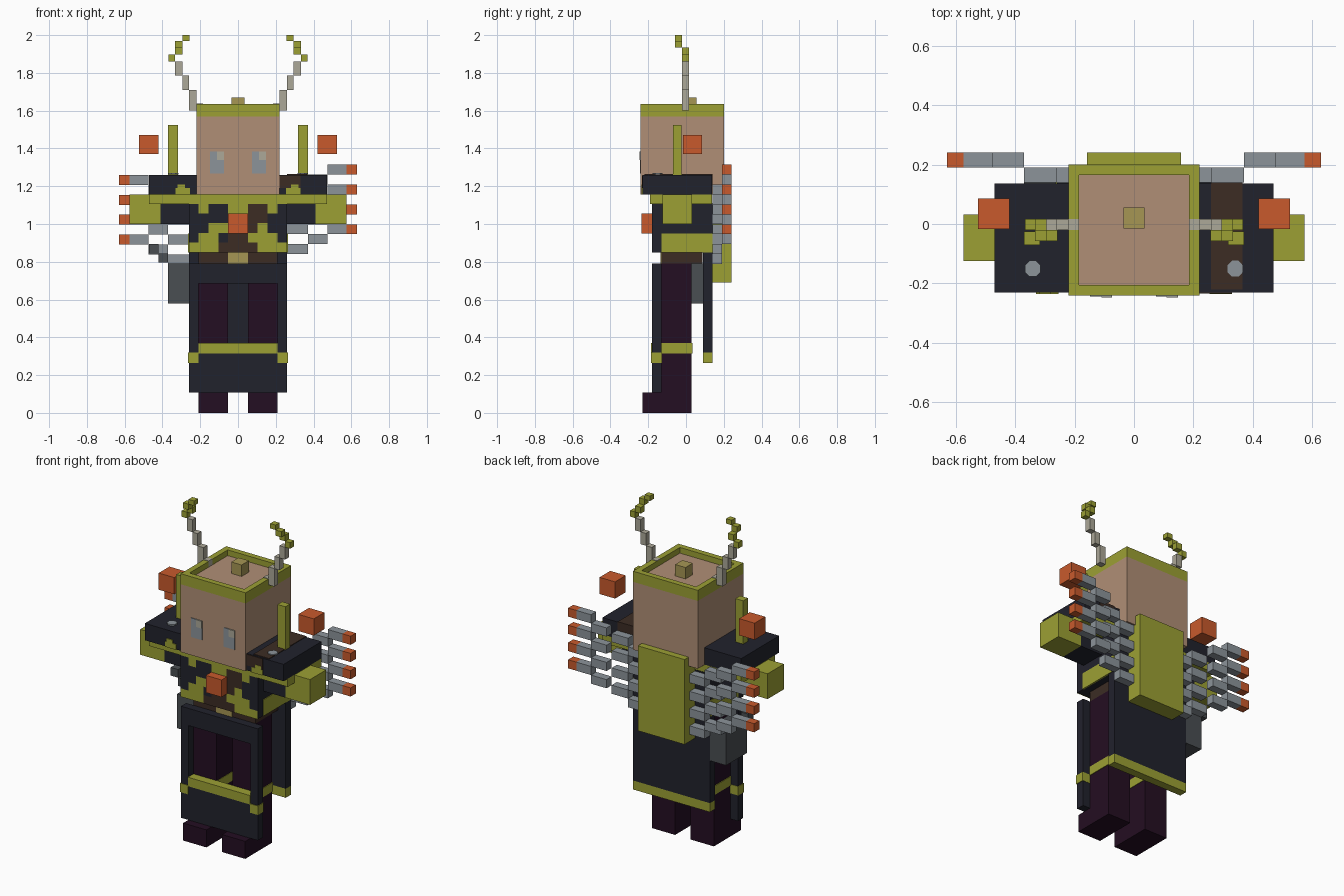
import bpy, bmesh

if "Cube" in bpy.data.objects:
    bpy.data.objects.remove(bpy.data.objects["Cube"])


def lin(c):
    c /= 255
    return c / 12.92 if c <= 0.04045 else ((c + 0.055) / 1.055) ** 2.4


def mat(name, r, g, b):
    m = bpy.data.materials.new(name)
    m.diffuse_color = (lin(r), lin(g), lin(b), 1)
    m.use_nodes = True
    m.node_tree.nodes["Principled BSDF"].inputs["Base Color"].default_value = m.diffuse_color
    return m


SKIN = mat("skin", 176, 143, 118)
GREEN = mat("olive_green", 156, 160, 52)
NAVY = mat("navy", 33, 34, 44)
PURPLE = mat("dark_purple", 36, 14, 34)
ORANGE = mat("orange", 200, 90, 44)
GREY = mat("steel_grey", 140, 148, 154)
DARK = mat("dark_grey", 74, 78, 82)
BROWN = mat("brown", 60, 44, 36)
BONE = mat("bone", 172, 168, 152)
KHAKI = mat("khaki", 166, 150, 84)


def finish(name, bm, mats):
    bmesh.ops.recalc_face_normals(bm, faces=bm.faces)
    me = bpy.data.meshes.new(name)
    bm.to_mesh(me)
    bm.free()
    for m in mats:
        me.materials.append(m)
    ob = bpy.data.objects.new(name, me)
    bpy.context.collection.objects.link(ob)
    return ob


def boxes(name, material, *specs, mirror=False):
    """One object from boxes (x0, x1, y0, y1, z0, z1), optionally repeated at -x."""
    specs = list(specs)
    if mirror:
        specs += [(-b, -a, *rest) for a, b, *rest in specs]
    bm = bmesh.new()
    for x0, x1, y0, y1, z0, z1 in specs:
        for v in bmesh.ops.create_cube(bm, size=1)["verts"]:
            v.co = (x1 if v.co.x > 0 else x0, y1 if v.co.y > 0 else y0,
                    z1 if v.co.z > 0 else z0)
    return finish(name, bm, [material])


# Head with a sunken top framed by a rim
boxes("head", SKIN, (-.22, .22, -.24, .20, 1.155, 1.57),
      (-.187, .187, -.207, .167, 1.57, 1.60))
boxes("head_rim", GREEN, (-.22, .22, -.24, -.205, 1.57, 1.635),
      (-.22, .22, .165, .20, 1.57, 1.635),
      (-.22, -.185, -.205, .165, 1.57, 1.635),
      (.185, .22, -.205, .165, 1.57, 1.635))
boxes("head_stud", KHAKI, (-.035, .035, -.015, .055, 1.60, 1.67))

# Eyes
boxes("eyes", GREY, (.074, .148, -.244, -.238, 1.268, 1.385), mirror=True)
boxes("eye_highlights", BONE, (.11, .148, -.247, -.24, 1.34, 1.385),
      (-.11, -.074, -.247, -.24, 1.34, 1.385))

# Stepped horns
boxes("horn_bases", BONE, (.185, .225, -.02, .017, 1.60, 1.638),
      (.22, .26, -.02, .017, 1.60, 1.71),
      (.26, .295, -.02, .017, 1.71, 1.785),
      (.295, .333, -.02, .017, 1.785, 1.86), mirror=True)
boxes("horn_tips", GREEN, (.333, .367, -.02, .017, 1.86, 1.897),
      (.295, .333, -.02, .017, 1.897, 1.935),
      (.295, .333, -.057, -.02, 1.935, 1.97),
      (.258, .295, -.057, -.02, 1.97, 2.0), mirror=True)

# Shoulder pads with trim, patch, studs and upright blades
boxes("shoulder_pads", NAVY, (.22, .47, -.23, .137, 1.157, 1.26), mirror=True)
boxes("pad_trim", GREEN, (-.47, .47, -.19, .137, 1.107, 1.157))
boxes("pad_drips", GREEN, (.255, .33, -.236, -.23, 1.157, 1.19),
      (.28, .32, -.236, -.23, 1.19, 1.21), mirror=True)
boxes("pad_patch", BROWN, (.26, .365, -.22, .14, 1.2, 1.264),
      (.22, .33, -.234, -.22, 1.19, 1.258))
boxes("shoulder_blades", GREEN, (.317, .37, -.07, -.025, 1.26, 1.525), mirror=True)
for side in (-1, 1):
    bpy.ops.mesh.primitive_cylinder_add(vertices=8, radius=.029, depth=.008,
                                        location=(side * .341, -.15, 1.265),
                                        rotation=(0, 0, .3927))
    stud = bpy.context.object
    stud.name = "pad_stud"
    stud.data.materials.append(GREY)

# Floating cubes and chest gem
boxes("floating_cubes", ORANGE, (.42, .525, -.017, .086, 1.37, 1.472), mirror=True)
boxes("chest_gem", ORANGE, (-.053, .053, -.235, -.18, .95, 1.055))

# Arms held straight out
boxes("sleeves", NAVY, (.26, .41, -.125, .032, 1.0, 1.11), mirror=True)
boxes("hands", GREEN, (.41, .575, -.125, .032, 1.0, 1.155), mirror=True)

# Torso, jacket and belt
boxes("waist", BROWN, (-.21, .21, -.13, .088, .79, .86))
boxes("buckle", KHAKI, (-.053, .053, -.136, -.13, .79, .85))
boxes("jacket", NAVY, (-.26, .26, -.18, .14, .85, 1.11))
boxes("jacket_side_trim", GREEN, (.255, .264, -.13, .14, .85, .95), mirror=True)

# Patterned jacket front, top row first
rows = ["NGNNGGBBGN",
        "NNNNBBBBNN",
        "NNGGBBBGNN",
        "NGGNBBGGGN",
        "GGGBBBBGGG"]
bm = bmesh.new()
for r, row in enumerate(rows):
    for c, key in enumerate(row):
        x, z = -.26 + .052 * c, 1.107 - .0514 * r
        f = bm.faces.new([bm.verts.new((px, -.184, pz)) for px, pz in
                          ((x, z - .0514), (x + .052, z - .0514), (x + .052, z), (x, z))])
        f.material_index = "NGB".index(key)
finish("jacket_pattern", bm, [NAVY, GREEN, BROWN])

# Legs with boots and knee bands
boxes("legs", PURPLE, (.053, .21, -.13, .03, 0, .79),
      (.053, .21, -.23, -.13, 0, .107), mirror=True)
boxes("knee_bands", GREEN, (.05, .214, -.134, .034, .315, .37), mirror=True)

# Front skirt panel with an opening
boxes("front_skirt", NAVY, (-.26, .26, -.18, -.13, .107, .345),
      (-.26, .26, -.18, -.13, .685, .79),
      (-.26, -.21, -.18, -.13, .345, .685), (.21, .26, -.18, -.13, .345, .685))
boxes("front_skirt_trim", GREEN, (-.21, .21, -.184, -.128, .315, .37))
boxes("front_skirt_corners", GREEN, (.21, .264, -.184, -.128, .265, .32), mirror=True)

# Back skirt panel
boxes("back_skirt", NAVY, (-.26, .26, .09, .14, .32, .86))
boxes("back_skirt_trim", GREEN, (-.26, .26, .09, .14, .265, .32))
boxes("back_plate", GREEN, (-.158, .158, .14, .24, .69, 1.21))

# Hip pouch with a stepped handle
boxes("hip_pouch", DARK, (-.37, -.26, -.06, .14, .58, .79))
boxes("pouch_handle", DARK, (-.42, -.37, .02, .07, .795, .845),
      (-.47, -.42, .02, .07, .845, .895))

# Four stepped rods on each side of the back plate, lower on the left
rods, tips = [], []
for side, top in ((1, 1.315), (-1, 1.26)):
    for i in range(4):
        z = top - .1055 * i
        for x0, x1, y0, step in ((.475, .575, .19, 0), (.37, .475, .19, 1),
                                 (.26, .37, .14, 2), (.155, .26, .14, 3)):
            a, b = sorted((side * x0, side * x1))
            z1 = z - .0527 * step
            rods.append((a, b, y0, y0 + .05, z1 - .0527, z1))
        a, b = sorted((side * .575, side * .63))
        tips.append((a, b, .19, .24, z - .0527, z))
boxes("back_rods", GREY, *rods)
boxes("rod_tips", ORANGE, *tips)
